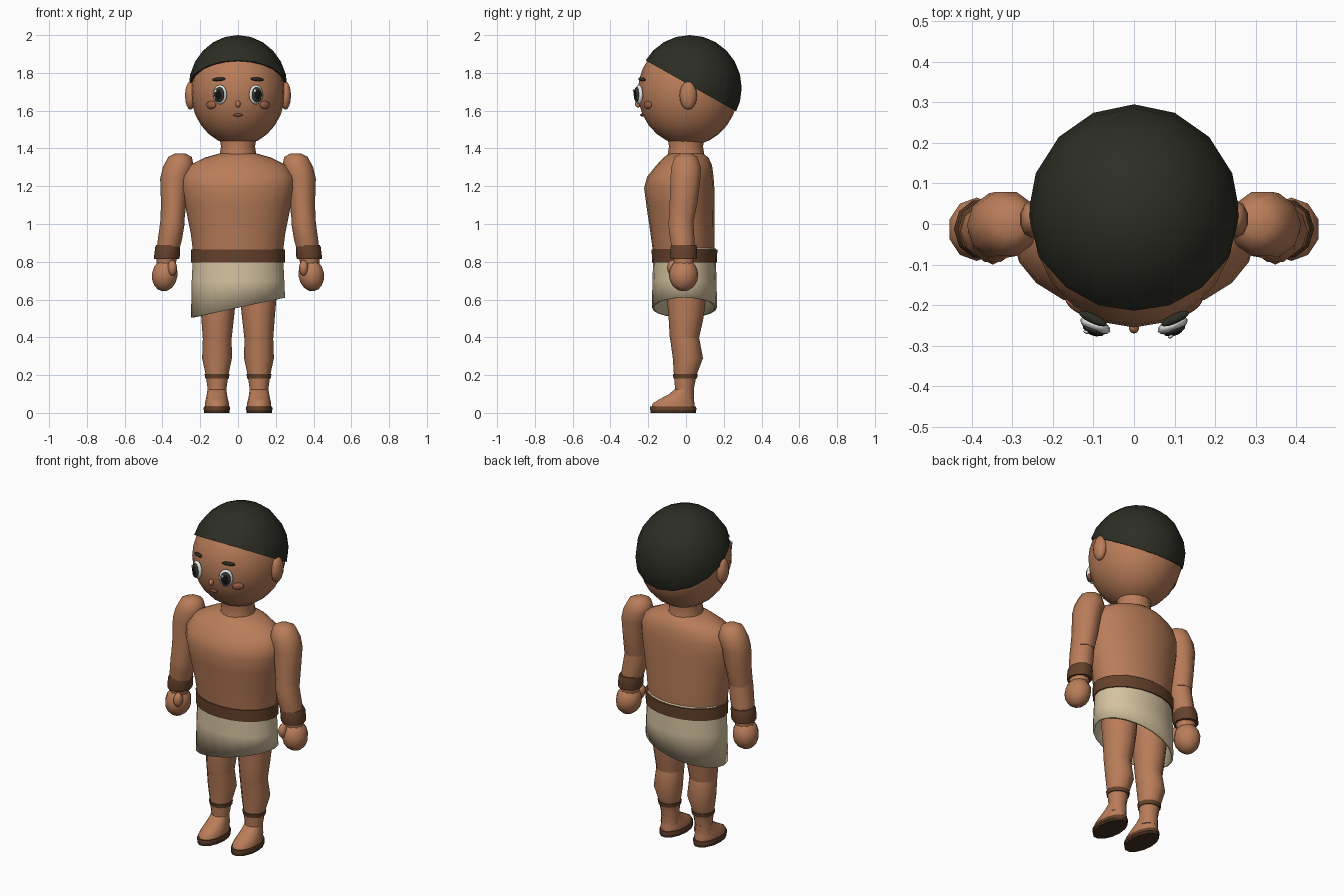
import bpy, bmesh, math
from mathutils import Vector, Matrix

if "Cube" in bpy.data.objects:
    bpy.data.objects.remove(bpy.data.objects["Cube"])


def material(name, r, g, b):
    m = bpy.data.materials.new(name)
    m.diffuse_color = (r, g, b, 1)
    m.use_nodes = True
    m.node_tree.nodes["Principled BSDF"].inputs["Base Color"].default_value = m.diffuse_color
    return m


SKIN = material("skin", 0.49, 0.205, 0.10)
HAIR = material("black hair", 0.025, 0.026, 0.017)
LEATHER = material("brown leather", 0.13, 0.053, 0.024)
SOLE = material("dark sole", 0.06, 0.029, 0.014)
CLOTH = material("cream cloth", 0.66, 0.54, 0.35)
WHITE = material("eye white", 0.85, 0.85, 0.83)
IRIS = material("dark iris", 0.035, 0.035, 0.03)
PUPIL = material("black pupil", 0.006, 0.006, 0.006)
BLUSH = material("blush", 0.33, 0.115, 0.06)
LIPS = material("lips", 0.22, 0.075, 0.045)


def finish(name, bm, mat, angle=50):
    bmesh.ops.recalc_face_normals(bm, faces=bm.faces)
    me = bpy.data.meshes.new(name)
    bm.to_mesh(me)
    bm.free()
    me.materials.append(mat)
    for p in me.polygons:
        p.use_smooth = True
    me.set_sharp_from_angle(angle=math.radians(angle))
    ob = bpy.data.objects.new(name, me)
    bpy.context.collection.objects.link(ob)
    return ob


def loft(name, rings, mat, n=12, caps=True, slant=0, angle=50):
    """Skin elliptical rings (cx, cy, z, rx, ry); slant tilts the last ring along x."""
    bm = bmesh.new()
    loops = []
    for i, (cx, cy, z, rx, ry) in enumerate(rings):
        k = slant if i == len(rings) - 1 else 0
        loop = []
        for j in range(n):
            a = 2 * math.pi * j / n
            x = cx + rx * math.cos(a)
            loop.append(bm.verts.new((x, cy + ry * math.sin(a), z + k * x)))
        loops.append(loop)
    for a, b in zip(loops, loops[1:]):
        for j in range(n):
            bm.faces.new((a[j], a[(j + 1) % n], b[(j + 1) % n], b[j]))
    if caps:
        bm.faces.new(loops[0])
        bm.faces.new(loops[-1])
    return finish(name, bm, mat, angle)


def ball(name, centre, radii, mat, rot=Matrix(), u=12, v=8):
    bm = bmesh.new()
    bmesh.ops.create_uvsphere(bm, u_segments=u, v_segments=v, radius=1)
    bm.transform(Matrix.Translation(centre) @ rot @ Matrix.Diagonal((*radii, 1)))
    return finish(name, bm, mat, 80)


# Head and hair cap
HC, HR = Vector((0, 0.01, 1.70)), Vector((0.25, 0.265, 0.285))
ball("head", HC, HR, SKIN, u=20, v=14)
bm = bmesh.new()
bmesh.ops.create_uvsphere(bm, u_segments=16, v_segments=12, radius=1)
bm.transform(Matrix.Translation((0, 0.02, 1.72)) @ Matrix.Diagonal((0.262, 0.275, 0.28, 1)))
cut = bmesh.ops.bisect_plane(bm, geom=bm.verts[:] + bm.edges[:] + bm.faces[:],
                             plane_co=(0, -0.22, 1.87), plane_no=(0, 0.49, 0.87), clear_inner=True)
bmesh.ops.holes_fill(bm, edges=[e for e in bm.edges if e.is_boundary], sides=0)
finish("hair", bm, HAIR, 60)


def on_face(name, x, z, radii, mat, lift=0.0, turn=0.0):
    """Flattened ball set on the front of the head, facing along its normal."""
    y = HC.y - HR.y * math.sqrt(1 - (x / HR.x) ** 2 - ((z - HC.z) / HR.z) ** 2)
    yaw = math.atan2(x / HR.x ** 2, -(y - HC.y) / HR.y ** 2)
    rot = Matrix.Rotation(yaw, 4, 'Z') @ Matrix.Rotation(turn, 4, 'Y')
    out = Vector((math.sin(yaw), -math.cos(yaw), 0))
    ball(name, Vector((x, y, z)) + out * lift, (radii[0], radii[1], radii[2]), mat, rot)


# Face
on_face("nose", 0, 1.635, (0.013, 0.016, 0.018), SKIN, 0.006)
on_face("mouth", 0, 1.577, (0.026, 0.01, 0.008), LIPS, 0.004)
for s, side in ((-1, "left"), (1, "right")):
    on_face(side + "_eye_white", s * 0.09, 1.685, (0.04, 0.018, 0.052), WHITE, 0.014)
    on_face(side + "_iris", s * 0.09, 1.685, (0.029, 0.012, 0.041), IRIS, 0.026)
    on_face(side + "_pupil", s * 0.09, 1.685, (0.018, 0.006, 0.026), PUPIL, 0.034)
    on_face(side + "_eye_glint", s * 0.09 - 0.012, 1.705, (0.007, 0.004, 0.009), WHITE, 0.038)
    on_face(side + "_eyebrow", s * 0.098, 1.766, (0.038, 0.012, 0.01), HAIR, 0.008, s * 0.08)
    on_face(side + "_cheek", s * 0.14, 1.63, (0.032, 0.012, 0.021), BLUSH, 0.004)
    ball(side + "_ear", (s * 0.252, 0.012, 1.68), (0.03, 0.046, 0.075), SKIN, u=10)

# Neck and torso
loft("neck", [(0, 0, 1.33, .1, .1), (0, 0, 1.38, .095, .095), (0, 0, 1.41, .09, .09),
              (0, 0, 1.47, .1, .1)], SKIN, 16)
loft("torso", [(0, -.01, .72, .22, .15), (0, -.012, .85, .238, .163), (0, -.018, .95, .25, .17),
               (0, -.03, 1.1, .28, .18), (0, -.036, 1.19, .298, .186), (0, -.03, 1.25, .296, .176),
               (0, -.01, 1.31, .26, .148), (0, 0, 1.35, .18, .12), (0, 0, 1.373, .1, .092)], SKIN, 20)

# Belt and slanted wrap skirt
loft("belt", [(0, -.008, .795, .248, .172), (0, -.008, .865, .25, .174)], LEATHER, 20)
skirt = loft("skirt", [(0, -.008, .872, .238, .165), (0, -.008, .8, .24, .166), (0, -.008, .7, .245, .17),
                       (0, -.008, .557, .249, .172)], CLOTH, 20, caps=False, slant=0.212)
mod = skirt.modifiers.new("thickness", 'SOLIDIFY')
mod.thickness = 0.012

for s, side in ((-1, "left"), (1, "right")):
    def part(name, rings, mat, n=12, angle=50):
        loft(side + name, [(s * r[0], *r[1:]) for r in rings], mat, n, angle=angle)

    # Arm
    part("_upper_arm", [(.305, 0, 1.372, .03, .03), (.307, 0, 1.355, .062, .062), (.315, 0, 1.30, .083, .083),
                        (.333, -.003, 1.24, .079, .083), (.34, -.012, 1.12, .068, .078),
                        (.347, -.025, 1.02, .063, .07)], SKIN, 10, 70)
    part("_forearm", [(.345, -.023, 1.08, .06, .066), (.348, -.027, 1.0, .065, .07),
                      (.36, -.02, .92, .064, .068), (.375, -.013, .84, .058, .06),
                      (.383, -.012, .77, .048, .05)], SKIN, 10)
    part("_wrist_band", [(.378, -.012, .815, .066, .072), (.376, -.012, .83, .068, .074),
                         (.372, -.012, .878, .066, .073), (.37, -.012, .89, .063, .07)], LEATHER, 10)
    ball(side + "_hand", (s * .388, -.013, .73), (.071, .078, .087), SKIN,
         Matrix.Rotation(-s * .15, 4, 'Y'), 10)
    ball(side + "_thumb", (s * .348, -.07, .767), (.025, .03, .042), SKIN, u=8)

    # Leg
    part("_thigh", [(.107, .003, .74, .1, .105), (.107, .003, .6, .096, .103), (.108, 0, .5, .086, .092),
                    (.11, -.008, .4, .077, .078), (.11, -.008, .37, .072, .072)], SKIN)
    part("_calf", [(.11, -.008, .4, .076, .077), (.111, .01, .29, .079, .08), (.111, -.004, .2, .06, .06),
                   (.111, -.008, .13, .05, .05), (.111, -.008, .07, .052, .05)], SKIN)
    part("_ankle_band", [(.111, -.004, .182, .062, .062), (.111, -.004, .205, .066, .066)], LEATHER)

    # Foot on a two-layer sandal
    part("_foot", [(.112, -.068, .026, .064, .118), (.112, -.066, .05, .064, .114),
                   (.112, -.048, .075, .058, .09), (.112, -.026, .1, .053, .064),
                   (.111, -.01, .125, .05, .052)], SKIN, 14)
    part("_sandal_top", [(.112, -.068, .015, .07, .126), (.112, -.068, .034, .069, .125)], LEATHER, 14)
    part("_sandal_sole", [(.112, -.068, 0, .068, .124), (.112, -.068, .016, .068, .124)], SOLE, 14)
